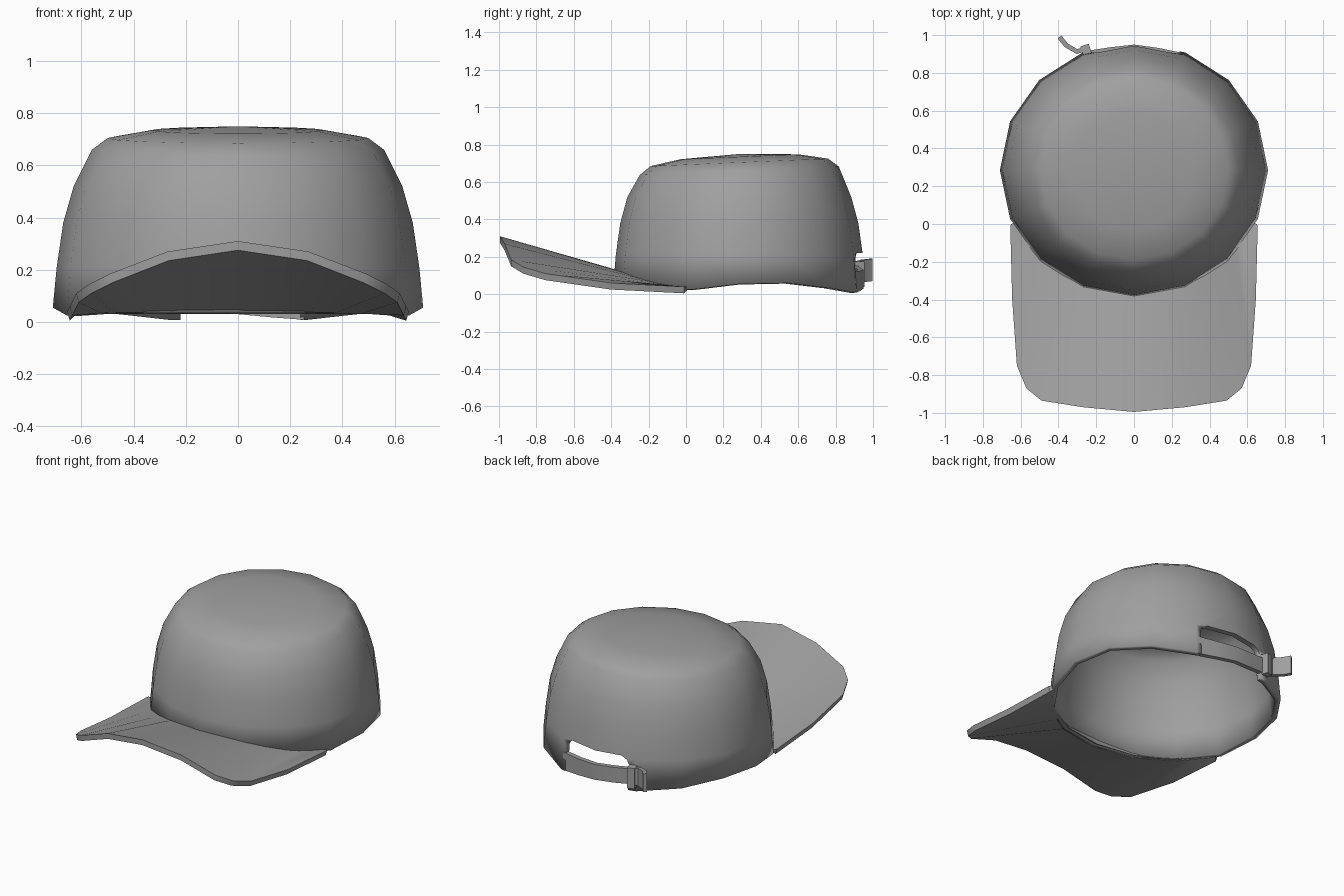
import bpy, bmesh, math
from mathutils import Vector

cube = bpy.data.objects.get("Cube")
if cube:
    bpy.data.objects.remove(cube, do_unlink=True)

grey = bpy.data.materials.new("grey cloth")
grey.use_nodes = True
colour = (0.35, 0.35, 0.35, 1)
grey.diffuse_color = colour
grey.node_tree.nodes["Principled BSDF"].inputs["Base Color"].default_value = colour


def finish(bm, name, angle=40):
    """Turn a bmesh into a named, smooth-shaded object."""
    bmesh.ops.recalc_face_normals(bm, faces=bm.faces)
    mesh = bpy.data.meshes.new(name)
    bm.to_mesh(mesh)
    bm.free()
    mesh.materials.append(grey)
    ob = bpy.data.objects.new(name, mesh)
    bpy.context.collection.objects.link(ob)
    bpy.ops.object.select_all(action='DESELECT')
    bpy.context.view_layer.objects.active = ob
    ob.select_set(True)
    bpy.ops.object.shade_smooth_by_angle(angle=math.radians(angle))
    return ob


def loft(bm, rows, closed=False):
    """Bridge rows of points with quads."""
    rows = [[bm.verts.new(p) for p in row] for row in rows]
    n = len(rows[0])
    for a, b in zip(rows, rows[1:]):
        for i in range(n if closed else n - 1):
            j = (i + 1) % n
            bm.faces.new((a[i], a[j], b[j], b[i]))
    return rows


# Crown: sixteen-sided rings, with a wavy hem and a slightly tilted top
SIDES, MID_Y, DEPTH = 16, 0.285, 0.95
hem = [0.005, 0.01, 0.035, 0.06, 0.055, 0.025, 0.035, 0.035, 0.035]
profile = [(0.71, 0), (0.695, 0.21), (0.67, 0.38), (0.63, 0.52),
           (0.56, 0.66), (0.5, 0.705), (0.33, 0.735)]


def crown_ring(level, r, z):
    ring = []
    for i in range(SIDES):
        a = math.tau * i / SIDES
        height = hem[min(i, SIDES - i)] if level == 0 else z
        if level > 3:
            height += 0.04 * r * math.cos(a)
        ring.append((r * math.sin(a), MID_Y + DEPTH * r * math.cos(a), height))
    return ring


bm = bmesh.new()
rings = loft(bm, [crown_ring(k, r, z) for k, (r, z) in enumerate(profile)], True)
peak = bm.verts.new((0, MID_Y, 0.75))
for i in range(SIDES):
    bm.faces.new((rings[-1][i], rings[-1][(i + 1) % SIDES], peak))
crown = finish(bm, "crown")
wall = crown.modifiers.new("wall", 'SOLIDIFY')
wall.thickness, wall.offset = 0.035, -1

# Rounded notch at the back of the crown
bm = bmesh.new()
outline = [(-0.22, -0.1), (0.24, -0.1), (0.24, 0.17), (0.225, 0.2), (0.19, 0.22),
           (-0.17, 0.22), (-0.205, 0.2), (-0.22, 0.17)]
ends = loft(bm, [[(x, y, z) for x, z in outline] for y in (0.7, 1.2)], True)
for end in ends:
    bm.faces.new(end)
cutter = finish(bm, "notch_cutter")
cutter.hide_render = True
cutter.hide_viewport = True
cutter.display_type = 'WIRE'
notch = crown.modifiers.new("notch", 'BOOLEAN')
notch.operation, notch.object, notch.solver = 'DIFFERENCE', cutter, 'EXACT'


# Brim: a closed strip between the crown front and the arched outer edge
def mirrored(half):
    return half + [(-x, y, z) for x, y, z in reversed(half[:-1])]


inner = mirrored([(0.65, 0, 0.04), (0.59, -0.07, 0.045), (0.54, -0.14, 0.055),
                  (0.49, -0.2, 0.07), (0.38, -0.27, 0.09), (0.26, -0.33, 0.115),
                  (0, -0.37, 0.13)])
outer = mirrored([(0.655, -0.01, 0.04), (0.645, -0.4, 0.06), (0.62, -0.75, 0.11),
                  (0.57, -0.87, 0.145), (0.49, -0.935, 0.185), (0.27, -0.97, 0.27),
                  (0, -0.995, 0.31)])
outer_low = [(x * 0.985, y, z - 0.035) for x, y, z in outer]
inner_low = [(x * 0.955, MID_Y + (y - MID_Y) * 0.955, 0.03) for x, y, z in inner]
bm = bmesh.new()
loops = [inner, outer, outer_low, inner_low, inner]
loft(bm, loops)
bmesh.ops.remove_doubles(bm, verts=bm.verts, dist=0.0005)
bmesh.ops.holes_fill(bm, edges=[e for e in bm.edges if e.is_boundary], sides=6)
finish(bm, "brim", 30)


# Bands at the back: rectangular section swept along a short path
def band(name, path, thick):
    """Path points are (x, y, bottom, top); thickness goes inward."""
    bm = bmesh.new()
    rows = []
    for k, (x, y, low, high) in enumerate(path):
        a, b = path[max(k - 1, 0)], path[min(k + 1, len(path) - 1)]
        along = Vector((b[0] - a[0], b[1] - a[1])).normalized()
        ix, iy = x - along.y * thick, y + along.x * thick
        rows.append([(x, y, low), (x, y, high), (ix, iy, high), (ix, iy, low)])
    ends = loft(bm, rows, True)
    bm.faces.new(ends[0])
    bm.faces.new(ends[-1])
    return finish(bm, name, 30)


band("strap", [(0.26, 0.905, 0.008, 0.125), (0.13, 0.932, 0.018, 0.125),
               (0, 0.95, 0.03, 0.13), (-0.13, 0.935, 0.04, 0.14),
               (-0.26, 0.915, 0.055, 0.155)], 0.03)
band("strap_tail", [(-0.25, 0.945, 0.06, 0.17), (-0.3, 0.925, 0.06, 0.175),
                    (-0.35, 0.955, 0.065, 0.185), (-0.385, 0.998, 0.07, 0.19)], 0.025)
band("buckle", [(-0.24, 0.955, 0.04, 0.175), (-0.285, 0.94, 0.04, 0.175)], 0.08)
